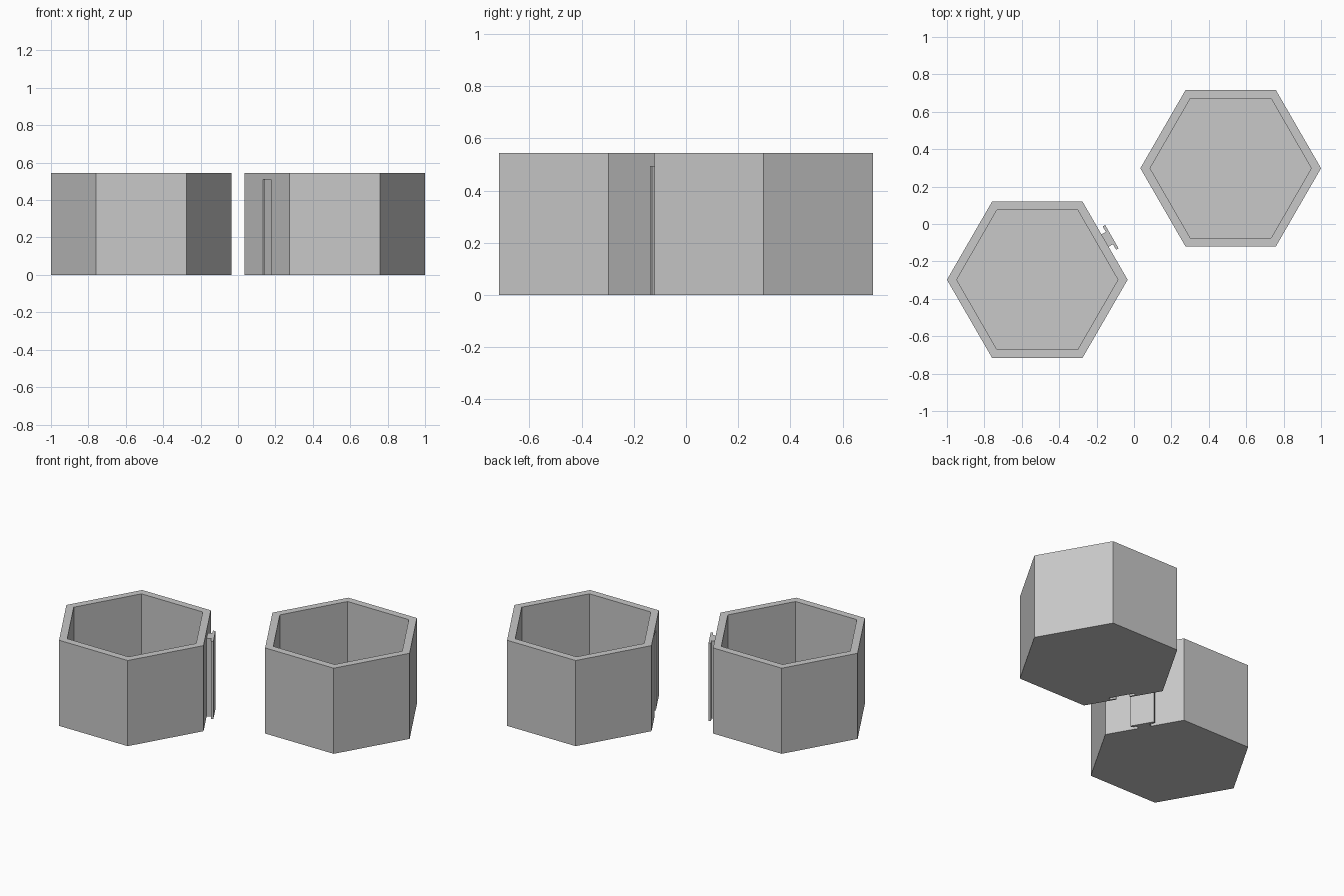
import bpy, bmesh, math
from mathutils import Matrix, Vector

if "Cube" in bpy.data.objects:
    bpy.data.objects.remove(bpy.data.objects["Cube"])

R_OUT, R_IN, HEIGHT, FLOOR = 0.483, 0.431, 0.545, 0.045
APOTHEM = R_OUT * math.cos(math.pi / 6)
LEFT = Vector((-0.517, -0.298, 0))
RIGHT = Vector((0.517, 0.298, 0))

grey = bpy.data.materials.new("light grey")
grey.diffuse_color = (0.58, 0.58, 0.58, 1)
grey.use_nodes = True
grey.node_tree.nodes["Principled BSDF"].inputs["Base Color"].default_value = grey.diffuse_color


def finish(name, bm):
    bmesh.ops.recalc_face_normals(bm, faces=bm.faces[:])
    mesh = bpy.data.meshes.new(name)
    bm.to_mesh(mesh)
    bm.free()
    mesh.materials.append(grey)
    obj = bpy.data.objects.new(name, mesh)
    bpy.context.collection.objects.link(obj)
    return obj


def cup(name, centre):
    """Open hexagonal cup: stacked rings joined from the base, up, over the rim and down."""
    bm = bmesh.new()
    rings = []
    for r, z in ((R_OUT, 0), (R_OUT, HEIGHT), (R_IN, HEIGHT), (R_IN, FLOOR)):
        rings.append([bm.verts.new((centre.x + r * math.cos(i * math.pi / 3),
                                    centre.y + r * math.sin(i * math.pi / 3), z))
                      for i in range(6)])
    for a, b in zip(rings, rings[1:]):
        for i in range(6):
            j = (i + 1) % 6
            bm.faces.new((a[i], a[j], b[j], b[i]))
    bm.faces.new(rings[0])
    bm.faces.new(rings[-1])
    return finish(name, bm)


def t_rail(name, origin, z0, z1, start, step, end, neck, head):
    """Upright T section; its depth runs along the 30 degree wall normal."""
    half = [(start, neck), (step, neck), (step, head), (end, head)]
    profile = half + [(d, -w) for d, w in reversed(half)]
    place = Matrix.Translation(origin) @ Matrix.Rotation(math.pi / 6, 4, 'Z')
    bm = bmesh.new()
    base = bm.faces.new([bm.verts.new(place @ Vector((d, w, z0))) for d, w in profile])
    top = bmesh.ops.extrude_face_region(bm, geom=[base])["geom"]
    bmesh.ops.translate(bm, vec=(0, 0, z1 - z0),
                        verts=[v for v in top if isinstance(v, bmesh.types.BMVert)])
    return finish(name, bm)


# Cups
left_cup = cup("left_cup", LEFT)
right_cup = cup("right_cup", RIGHT)

# Connector rail on the left cup
normal = Vector((math.cos(math.pi / 6), 0.5, 0))
t_rail("connector_rail", LEFT + normal * APOTHEM, 0, 0.495,
       -0.005, 0.027, 0.042, 0.038, 0.072)

# Matching slot, open at the bottom, cut into the right cup
cutter = t_rail("slot_cutter", RIGHT - normal * APOTHEM, -0.05, 0.51,
                -0.03, 0.011, 0.031, 0.042, 0.077)
cutter.hide_render = True
cut = right_cup.modifiers.new("slot", 'BOOLEAN')
cut.operation = 'DIFFERENCE'
cut.solver = 'EXACT'
cut.object = cutter
bpy.context.view_layer.objects.active = right_cup
bpy.ops.object.modifier_apply(modifier=cut.name)
bpy.data.objects.remove(cutter)
